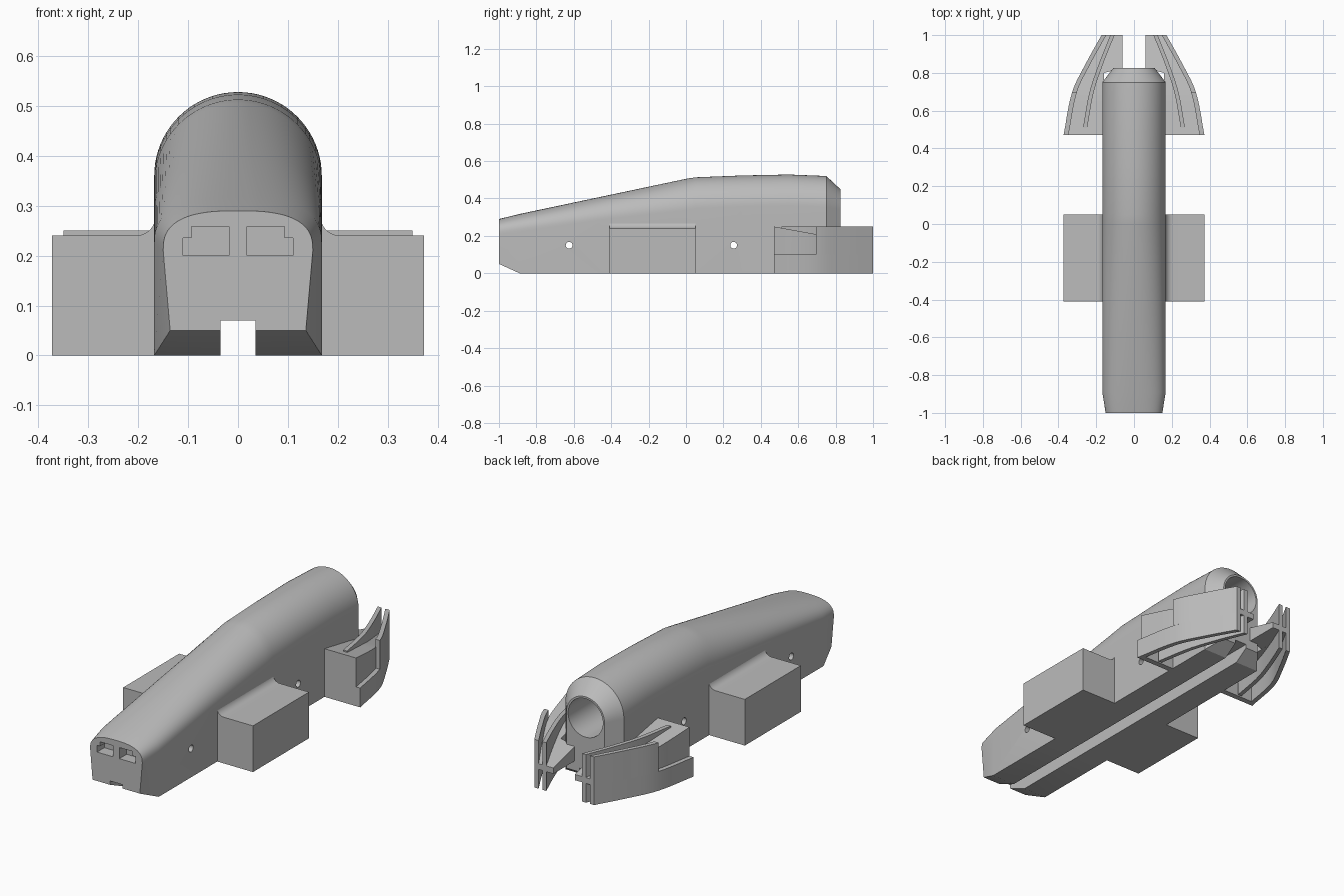
import bpy, bmesh, math
from math import cos, sin, pi

if "Cube" in bpy.data.objects:
    bpy.data.objects.remove(bpy.data.objects["Cube"])

grey = bpy.data.materials.new("plain_grey")
grey.use_nodes = True
grey.diffuse_color = (0.5, 0.5, 0.5, 1)
grey.node_tree.nodes["Principled BSDF"].inputs["Base Color"].default_value = (0.5, 0.5, 0.5, 1)


def loft(name, rings):
    """Skin closed rings of equal length and cap both ends."""
    bm = bmesh.new()
    rows = [[bm.verts.new(p) for p in ring] for ring in rings]
    n = len(rows[0])
    for a, b in zip(rows, rows[1:]):
        for i in range(n):
            j = (i + 1) % n
            bm.faces.new((a[i], a[j], b[j], b[i]))
    bm.faces.new(rows[0])
    bm.faces.new(rows[-1])
    bmesh.ops.recalc_face_normals(bm, faces=bm.faces)
    mesh = bpy.data.meshes.new(name)
    bm.to_mesh(mesh)
    bm.free()
    mesh.materials.append(grey)
    ob = bpy.data.objects.new(name, mesh)
    bpy.context.collection.objects.link(ob)
    return ob


def prism_y(name, outline, y0, y1):
    return loft(name, [[(x, y, z) for x, z in outline] for y in (y0, y1)])


def prism_x(name, outline, x0, x1):
    return loft(name, [[(x, y, z) for y, z in outline] for x in (x0, x1)])


def rect(a, b, c, d):
    return [(a, c), (b, c), (b, d), (a, d)]


def circle(cx, cy, r, n=32):
    return [(cx + r * cos(2 * pi * i / n), cy + r * sin(2 * pi * i / n)) for i in range(n)]


def smooth(ob):
    bpy.ops.object.select_all(action='DESELECT')
    ob.select_set(True)
    bpy.context.view_layer.objects.active = ob
    bpy.ops.object.shade_smooth_by_angle(angle=math.radians(25))


def cut(ob, cutter):
    mod = ob.modifiers.new("cut", 'BOOLEAN')
    mod.operation, mod.solver, mod.object = 'DIFFERENCE', 'EXACT', cutter
    bpy.context.view_layer.objects.active = ob
    bpy.ops.object.modifier_apply(modifier=mod.name)
    bpy.data.objects.remove(cutter)


def body_ring(y, low, wide, base, shoulder, top, power):
    arch = []
    for i in range(41):
        c, s = cos(pi * i / 40), sin(pi * i / 40)
        x = wide * math.copysign(abs(c) ** (2 / power), c)
        arch.append((x, y, shoulder + (top - shoulder) * max(s, 0) ** (2 / power)))
    return [(low, y, base)] + arch + [(-low, y, base)]


# Hull: arched section that rises and rounds towards the back
W = 0.168
body = loft("body", [body_ring(*s) for s in (
    (-1.0, 0.136, 0.15, 0.05, 0.21, 0.29, 2.7),
    (-0.89, W, W, 0, 0.225, 0.317, 2.5),
    (-0.45, W, W, 0, 0.285, 0.41, 2.2),
    (0.0, W, W, 0, 0.335, 0.505, 2),
    (0.05, W, W, 0, 0.345, 0.513, 2),
    (0.3, W, W, 0, 0.355, 0.523, 2),
    (0.55, W, W, 0, 0.36, 0.528, 2),
    (0.75, W, W, 0, 0.352, 0.52, 2),
    (0.825, 0.11, 0.11, 0.05, 0.34, 0.45, 2))])

# Openings: underside slot, rear bore, axle holes, front windows
cut(body, prism_y("slot", rect(-0.035, 0.035, -0.1, 0.07), -1.2, 1.2))
cut(body, prism_y("bore", circle(0, 0.34, 0.1, 48), 0.55, 0.95))
for y in (-0.625, 0.255):
    cut(body, prism_x("axle_hole", circle(y, 0.15, 0.018, 24), -0.4, 0.4))
window = [(0.018, 0.2), (0.11, 0.2), (0.11, 0.235), (0.093, 0.235), (0.093, 0.258), (0.018, 0.258)]
for s in (1, -1):
    cut(body, prism_y("window", [(s * x, z) for x, z in window], -1.1, -0.94))
smooth(body)


def spline(points, y):
    """Smooth curve through (y, x) points."""
    for i in range(len(points) - 1):
        (ya, xa), (yb, xb) = points[i], points[i + 1]
        if y <= yb + 1e-6:
            def slope(k):
                a, b = points[max(k - 1, 0)], points[min(k + 1, len(points) - 1)]
                return (b[1] - a[1]) / (b[0] - a[0])
            h, t = yb - ya, (y - ya) / (yb - ya)
            return (xa * (1 + 2 * t) * (1 - t) ** 2 + xb * t * t * (3 - 2 * t)
                    + h * t * (1 - t) * (slope(i) * (1 - t) - slope(i + 1) * t))
    return points[-1][1]


OUTER = [(0.47, 0.373), (0.7, 0.327), (0.85, 0.255), (1.0, 0.172)]
INNER = [(0.51, 0.27), (0.7, 0.235), (0.85, 0.185), (1.0, 0.125)]


def outer(y):
    return spline(OUTER, y)


def inner(y):
    return spline(INNER, y)


def sweep(name, s, y0, y1, near, far, bottom, top, n=14):
    """Curved slab between two x limits and two z limits, all functions of y."""
    rings = []
    for i in range(n + 1):
        y = y0 + (y1 - y0) * i / n
        rings.append([(s * x, y, z) for x, z in rect(near(y), far(y), bottom, top(y))])
    smooth(loft(name, rings))


def ramp(y):
    return 0.25 - 0.04 * (y - 0.47) / 0.22 if y < 0.69 else 0.21 - 0.08 * (y - 0.69) / 0.31


def shelf_edge(y):
    return 0.16 if y < 0.825 else 0.062


for s, side in ((1, "left"), (-1, "right")):
    # Side block with a fillet into the hull
    r, top = 0.04, 0.24
    fillet = [(0.205 - r * sin(a), top + r - r * cos(a)) for a in (pi / 2 * i / 8 for i in range(9))]
    outline = [(0.15, 0), (0.373, 0), (0.373, top)] + fillet + [(0.15, top + r)]
    smooth(prism_y(side + "_side_block", [(s * x, z) for x, z in outline], -0.41, 0.05))

    # Rear guard: two curved plates joined by a sloping shelf
    sweep(side + "_guard_lower_plate", s, 0.47, 1, lambda y: outer(y) - 0.025, outer,
          0, lambda y: 0.1)
    sweep(side + "_guard_upper_plate", s, 0.695, 1, lambda y: outer(y) - 0.025, outer,
          0.1, lambda y: 0.25)
    sweep(side + "_guard_inner_plate", s, 0.51, 1, lambda y: inner(y) - 0.022, inner,
          0, lambda y: 0.25)
    for part, y0, y1 in (("front", 0.47, 0.825), ("rear", 0.8251, 1)):
        sweep(side + "_guard_shelf_" + part, s, y0, y1, shelf_edge,
              lambda y: outer(y) - 0.023, 0.1, ramp)
    sweep(side + "_guard_front_wall", s, 0.47, 0.5, lambda y: 0.16,
          lambda y: outer(y) - 0.023, 0, lambda y: 0.1, 2)
